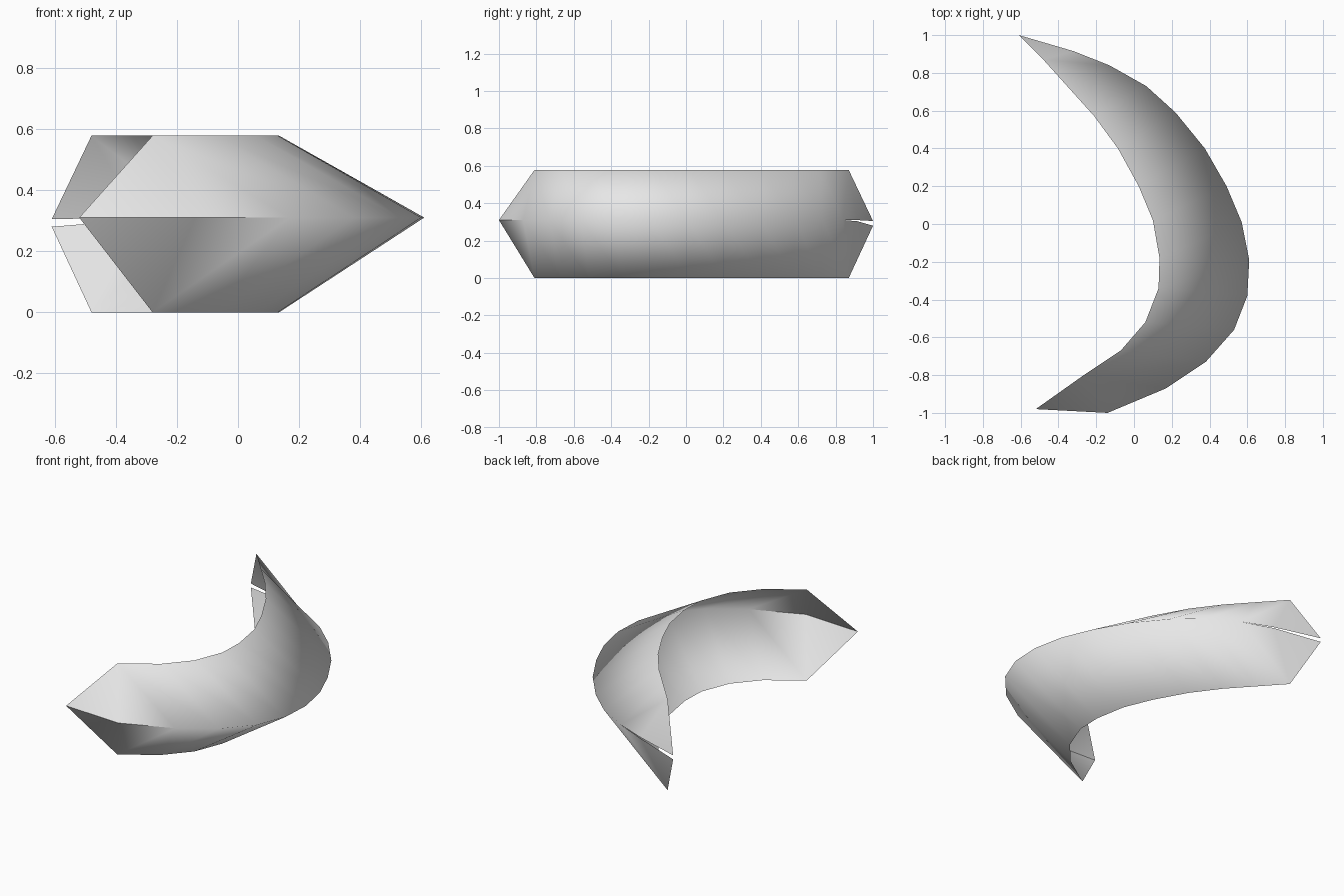
import bpy
import bmesh

if "Cube" in bpy.data.objects:
    bpy.data.objects.remove(bpy.data.objects["Cube"])

MID, TOP = 0.31, 0.578

# outer crease of the crescent, front tip to back tip (x, y)
OUTER = [(-0.52, -0.98), (-0.14, -1.0), (0.17, -0.87), (0.38, -0.73), (0.53, -0.56),
         (0.60, -0.38), (0.61, -0.19), (0.57, 0.01), (0.49, 0.20), (0.375, 0.40),
         (0.22, 0.59), (0.065, 0.73), (-0.13, 0.84), (-0.32, 0.915), (-0.61, 1.0)]

# inner rim, shared by the upper and lower edges (x, y)
RIM = [(-0.28, -0.81), (-0.07, -0.67), (0.06, -0.52), (0.13, -0.34), (0.135, -0.18),
       (0.10, 0.02), (0.025, 0.20), (-0.085, 0.40), (-0.21, 0.57), (-0.345, 0.72),
       (-0.48, 0.87)]

grey = bpy.data.materials.new("light grey")
grey.diffuse_color = (0.8, 0.8, 0.8, 1)
grey.use_nodes = True
grey.node_tree.nodes["Principled BSDF"].inputs["Base Color"].default_value = grey.diffuse_color

bm = bmesh.new()
last = len(OUTER) - 1
crease = [bm.verts.new((x, y, MID)) for x, y in OUTER]


def add_sheet(rim_z, edge, flip):
    """Sloping half of the shell from the outer crease to one rim."""
    rim = [bm.verts.new((x, y, rim_z)) for x, y in RIM]
    faces = [(rim[0], edge[0], edge[1]), (rim[0], edge[1], edge[2])]
    for k in range(len(rim) - 1):
        faces.append((rim[k], edge[k + 2], edge[k + 3], rim[k + 1]))
    faces += [(rim[-1], edge[last - 2], edge[last - 1]),
              (rim[-1], edge[last - 1], edge[last])]
    for f in faces:
        bm.faces.new(f[::-1] if flip else f).smooth = True


# upper half
crease[last].co.z = 0.305
add_sheet(TOP, crease, False)

# lower half: its ends are loose from the upper half, with a slit at the back tip
lower = list(crease)
for i, z in ((0, MID), (1, MID), (last - 1, 0.304), (last, 0.28)):
    lower[i] = bm.verts.new((*OUTER[i], z))
add_sheet(0.0, lower, True)

mesh = bpy.data.meshes.new("crescent_shell")
bm.to_mesh(mesh)
bm.free()
mesh.materials.append(grey)
shell = bpy.data.objects.new("crescent_shell", mesh)
bpy.context.collection.objects.link(shell)
